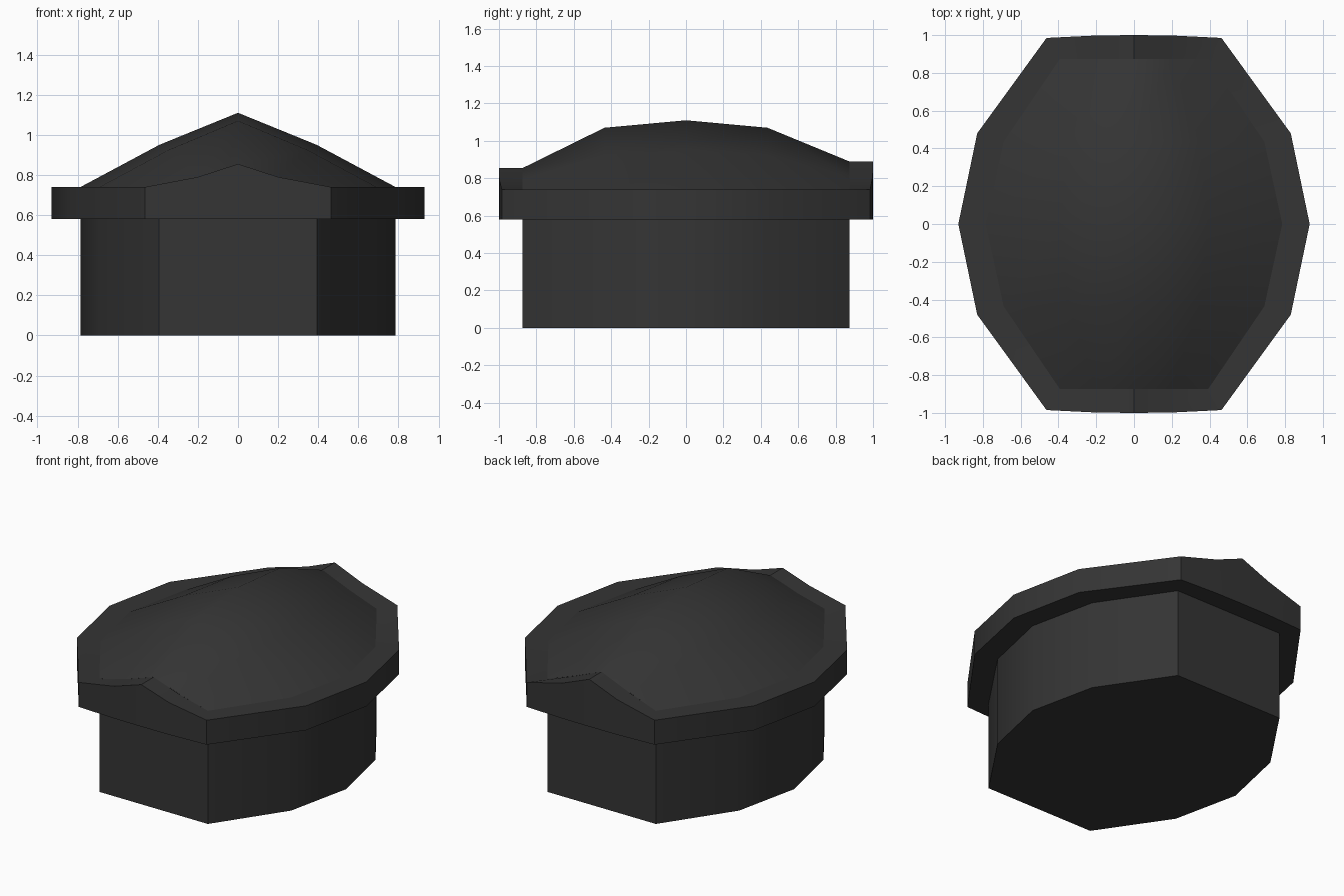
import bpy, math

if "Cube" in bpy.data.objects:
    bpy.data.objects.remove(bpy.data.objects["Cube"])

dark = bpy.data.materials.new("dark")
dark.diffuse_color = (0.035, 0.035, 0.035, 1)
dark.use_nodes = True
dark.node_tree.nodes["Principled BSDF"].inputs["Base Color"].default_value = dark.diffuse_color


def add_object(name, verts, faces, angle):
    mesh = bpy.data.meshes.new(name)
    mesh.from_pydata(verts, [], faces)
    mesh.materials.append(dark)
    ob = bpy.data.objects.new(name, mesh)
    bpy.context.collection.objects.link(ob)
    bpy.ops.object.select_all(action='DESELECT')
    ob.select_set(True)
    bpy.context.view_layer.objects.active = ob
    bpy.ops.object.shade_smooth_by_angle(angle=math.radians(angle))
    return ob


def outline(end, side):
    """Full loop from the right half of the front edge and the right side, front to middle."""
    right = end[1:] + side
    right += [(x, -y) for x, y in reversed(right[:-1])]
    left = [(-x, y) for x, y in reversed(right)]
    return [end[0]] + right + [(0, -end[0][1])] + left


def at(loop, z):
    """Lift a 2D loop to a constant height or to a list of heights."""
    zs = z if isinstance(z, list) else [z] * len(loop)
    return [(x, y, h) for (x, y), h in zip(loop, zs)]


def loft(loops):
    n = len(loops[0])
    verts = [p for loop in loops for p in loop]
    faces = [(k * n + i, k * n + (i + 1) % n, (k + 1) * n + (i + 1) % n, (k + 1) * n + i)
             for k in range(len(loops) - 1) for i in range(n)]
    return verts, faces


inner = outline([(0, -.873), (.195, -.873), (.393, -.873)], [(.69, -.436), (.785, 0)])
outer = outline([(0, -1), (.2, -.998), (.463, -.985)], [(.83, -.48), (.93, 0)])

# Rim height: flat along the sides, rising to a low gable at front and back
front_z, back_z = [.855, .79, .74], [.89, .81, .74]
half = front_z + [.74, .74, .74] + back_z[::-1]
rim_z = half + half[1:-1][::-1]

# Base: straight prism, closed underneath
verts, faces = loft([at(inner, 0), at(inner, .58)])
faces.append(tuple(reversed(range(len(inner)))))
add_object("base", verts, faces, 30)

# Rim: overhanging band with a flat underside and top ledge
verts, faces = loft([at(inner, .58), at(outer, .58), at(outer, rim_z), at(inner, rim_z)])
add_object("rim", verts, faces, 30)

# Roof: smooth domed grid, one row of heights (centre, middle, edge) per station in y
stations = [(-.873, .393, front_z), (-.436, .69, [1.07, .925, .74]), (0, .785, [1.11, .95, .74]),
            (.436, .69, [1.07, .925, .74]), (.873, .393, back_z)]
verts = []
for y, w, (centre, middle, edge) in stations:
    for fx, z in zip((-1, -.5, 0, .5, 1), (edge, middle, centre, middle, edge)):
        verts.append((fx * w, y, z))
faces = [(r * 5 + c, r * 5 + c + 1, r * 5 + c + 6, r * 5 + c + 5) for r in range(4) for c in range(4)]
add_object("roof", verts, faces, 80)
